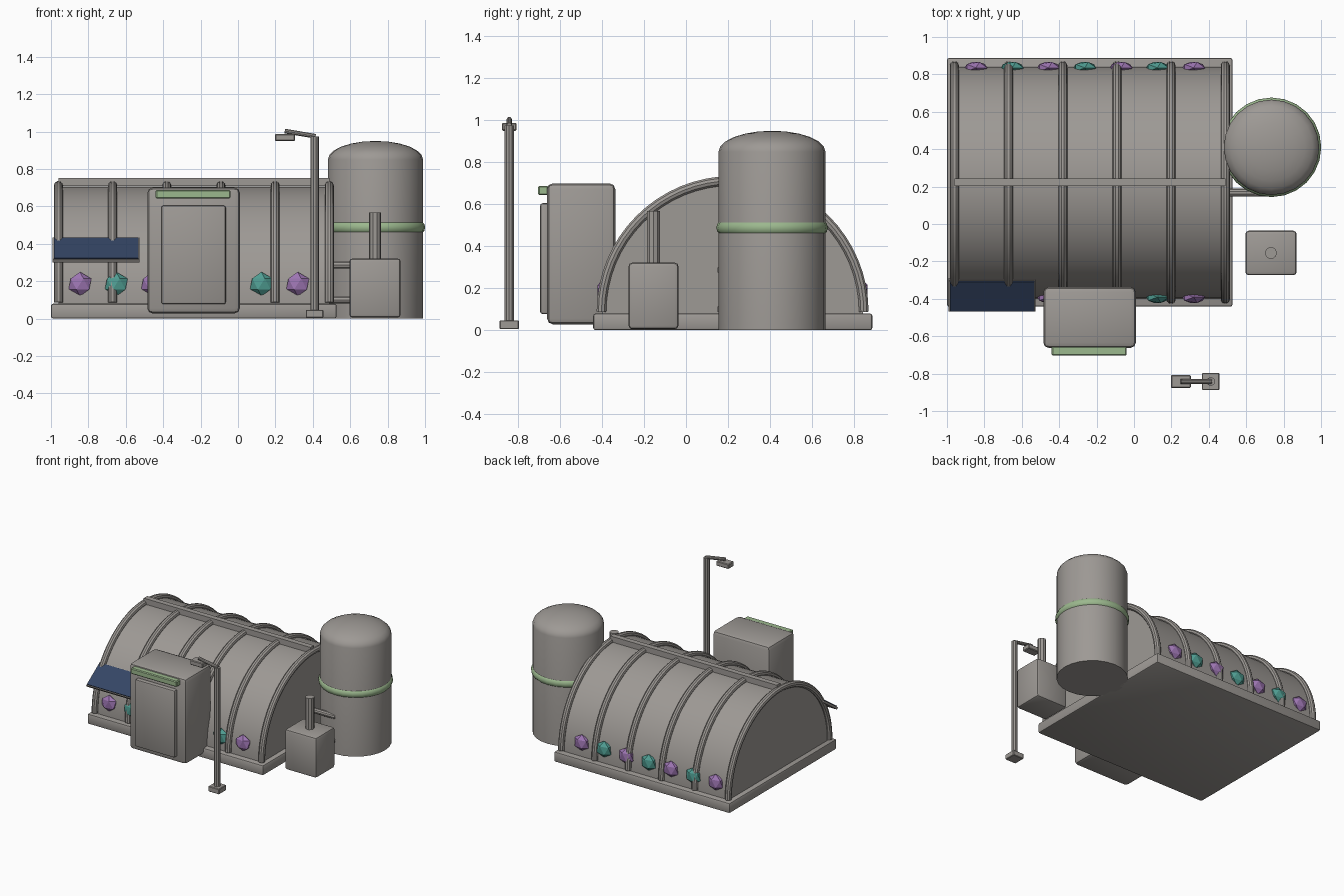
import bpy, bmesh, math
from mathutils import Vector

if "Cube" in bpy.data.objects:
    bpy.data.objects.remove(bpy.data.objects["Cube"])

def mat(name, r, g, b):
    m = bpy.data.materials.new(name)
    m.diffuse_color = (r, g, b, 1)
    m.use_nodes = True
    m.node_tree.nodes["Principled BSDF"].inputs["Base Color"].default_value = m.diffuse_color
    return m

GREY = mat("warm grey", 0.34, 0.32, 0.30)
GREEN = mat("pale green", 0.33, 0.48, 0.27)
PURPLE = mat("violet", 0.34, 0.18, 0.45)
TEAL = mat("teal", 0.08, 0.34, 0.29)
BLUE = mat("dark blue", 0.035, 0.06, 0.13)

def finish(ob, name, material, smooth=True):
    ob.name = name
    ob.data.materials.clear()
    ob.data.materials.append(material)
    if smooth:
        bpy.ops.object.select_all(action='DESELECT')
        ob.select_set(True)
        bpy.context.view_layer.objects.active = ob
        bpy.ops.object.shade_smooth_by_angle(angle=math.radians(35))
    return ob

def from_bmesh(bm, name, material, smooth=True):
    bmesh.ops.recalc_face_normals(bm, faces=bm.faces)
    me = bpy.data.meshes.new(name)
    bm.to_mesh(me)
    bm.free()
    ob = bpy.data.objects.new(name, me)
    bpy.context.collection.objects.link(ob)
    return finish(ob, name, material, smooth)

def box(name, x, y, z, material=GREY, bevel=0.0, segments=2):
    """Box from (min, max) ranges."""
    bm = bmesh.new()
    bmesh.ops.create_cube(bm, size=1)
    for v in bm.verts:
        v.co = [(a + b) / 2 + c * (b - a) for (a, b), c in zip((x, y, z), v.co)]
    if bevel:
        bmesh.ops.bevel(bm, geom=bm.edges[:], offset=bevel, segments=segments,
                        profile=0.5, affect='EDGES')
    return from_bmesh(bm, name, material)

def tube(name, points, radius, material=GREY, res=3):
    """Round tube along a path."""
    cu = bpy.data.curves.new(name, 'CURVE')
    cu.dimensions = '3D'
    cu.bevel_depth = radius
    cu.bevel_resolution = res
    cu.use_fill_caps = True
    sp = cu.splines.new('POLY')
    sp.points.add(len(points) - 1)
    for p, co in zip(sp.points, points):
        p.co = (*co, 1)
    ob = bpy.data.objects.new(name, cu)
    bpy.context.collection.objects.link(ob)
    bpy.ops.object.select_all(action='DESELECT')
    ob.select_set(True)
    bpy.context.view_layer.objects.active = ob
    bpy.ops.object.convert(target='MESH')
    return finish(bpy.context.object, name, material)

def lathe(name, profile, x, y, material, n=24):
    """Revolve (radius, z) points about a vertical axis."""
    bm = bmesh.new()
    vs = [bm.verts.new((x + r, y, z)) for r, z in profile]
    es = [bm.edges.new(p) for p in zip(vs, vs[1:])]
    bmesh.ops.spin(bm, geom=vs + es, cent=(x, y, 0), axis=(0, 0, 1),
                   angle=math.tau, steps=n)
    bmesh.ops.remove_doubles(bm, verts=bm.verts[:], dist=1e-4)
    return from_bmesh(bm, name, material)

CY, CZ, R = 0.222, 0.087, 0.62
X0, X1 = -0.96, 0.488

def arc(x, r, n=32):
    return [(x, CY + r * math.cos(math.pi * i / n), CZ + r * math.sin(math.pi * i / n))
            for i in range(n + 1)]

# Foundation and vaulted hall
box("foundation", (-1, 0.527), (-0.442, 0.888), (0, 0.08), bevel=0.012)
bm = bmesh.new()
ends = []
for x in (X0, X1):
    pts = arc(x, R)
    pts = [(x, CY + R, 0.06)] + pts + [(x, CY - R, 0.06)]
    ends.append([bm.verts.new(p) for p in pts])
for e in ends:
    bm.faces.new(e)
a, b = ends
for i in range(len(a)):
    j = (i + 1) % len(a)
    bm.faces.new((a[i], a[j], b[j], b[i]))
from_bmesh(bm, "vault", GREY)

# Ribs and ridge beam
for i in range(6):
    x = X0 + (X1 - X0) * i / 5
    tube(f"rib_{i}", arc(x, 0.625), 0.024)
box("ridge_beam", (X0, X1), (0.202, 0.244), (0.708, 0.752))

# Crystals along both long sides
for side, sy in (("front", -1), ("back", 1)):
    for i in range(7):
        bm = bmesh.new()
        bmesh.ops.create_icosphere(bm, subdivisions=1, radius=1)
        for v in bm.verts:
            v.co = Vector((-0.845 + 0.194 * i + v.co.x * 0.068,
                           CY + sy * 0.613 + v.co.y * 0.036,
                           0.185 + v.co.z * 0.065))
        from_bmesh(bm, f"{side}_crystal_{i}", TEAL if i % 2 else PURPLE, False)

# Airlock with raised door and green lintel
box("airlock", (-0.485, 0.01), (-0.662, -0.337), (0.028, 0.70), bevel=0.028)
box("airlock_door", (-0.41, -0.065), (-0.695, -0.65), (0.077, 0.605), bevel=0.012)
box("airlock_light", (-0.44, -0.04), (-0.704, -0.655), (0.643, 0.688), GREEN, 0.006, 1)

# Storage tank with flattened dome and green band
TX, TY = 0.735, 0.41
dome = [(0.255 * math.cos(t * math.pi / 12), 0.85 + 0.1 * math.sin(t * math.pi / 12))
        for t in range(6)]
lathe("tank", [(0, 0), (0.255, 0)] + dome + [(0, 0.95)], TX, TY, GREY)
band = [(0.228 + 0.038 * math.cos(t * math.pi / 6), 0.488 + 0.038 * math.sin(t * math.pi / 6))
        for t in range(13)]
lathe("tank_band", band, TX, TY, GREEN)

# Pipes from hall to tank
for i, z in enumerate((0.10, 0.287)):
    tube(f"tank_pipe_{i}", [(0.47, 0.168, z), (0.735, 0.168, z)], 0.021)

# Generator with exhaust stack
box("generator", (0.595, 0.87), (-0.274, -0.036), (0.005, 0.322), bevel=0.018)
tube("exhaust_stack", [(0.732, -0.155, 0.3), (0.732, -0.155, 0.567)], 0.032)

# Lamp post
LX, LY = 0.41, -0.842
box("lamp_foot", (LX - 0.047, LX + 0.047), (LY - 0.046, LY + 0.046), (0.005, 0.047), bevel=0.004, segments=1)
tube("lamp_pole", [(LX, LY, 0.03), (LX, LY, 0.975)], 0.023)
tube("lamp_arm", [(LX + 0.005, LY, 0.975), (0.25, LY, 1.003)], 0.013)
box("lamp_head", (0.197, 0.305), (LY - 0.034, LY + 0.034), (0.95, 0.988), bevel=0.005, segments=1)

# Tilted solar panel: grey frame with a blue face
slope = math.atan2(0.115, 0.165)
for name, w, d, t, lift, m in (("panel_frame", 0.465, 0.205, 0.018, 0, GREY),
                               ("panel_cells", 0.45, 0.192, 0.008, 0.012, BLUE)):
    ob = box(name, (-w / 2, w / 2), (-d / 2, d / 2), (lift - t / 2, lift + t / 2), m)
    ob.rotation_euler.x = slope
    ob.location = (-0.758, -0.379, 0.367)
